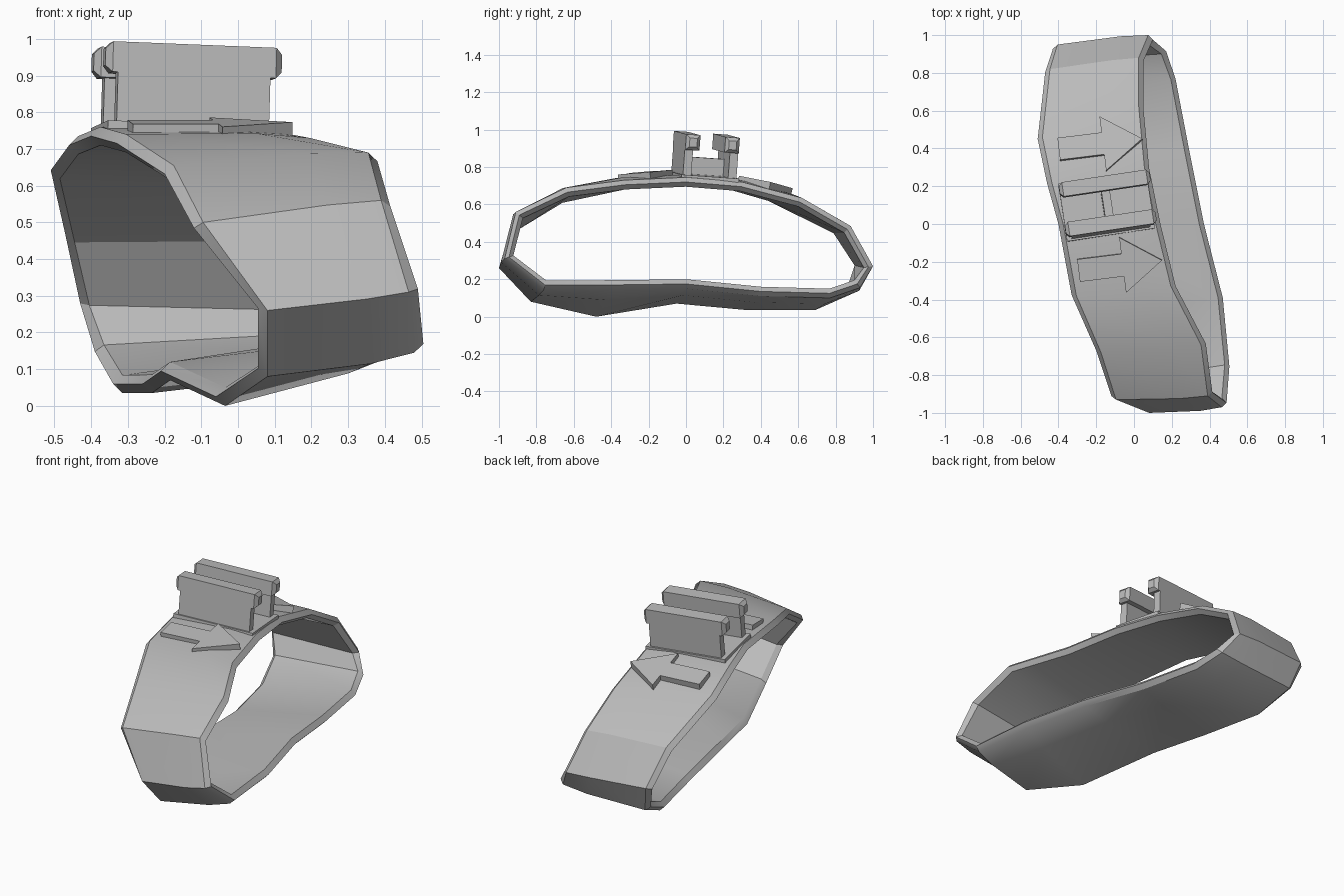
import bpy, bmesh
from math import radians
from mathutils import Vector, Matrix, Euler

if "Cube" in bpy.data.objects:
    bpy.data.objects.remove(bpy.data.objects["Cube"], do_unlink=True)

# One plain grey material
grey = bpy.data.materials.new("plain grey")
grey.use_nodes = True
colour = (0.5, 0.5, 0.5, 1)
grey.diffuse_color = colour
for node in grey.node_tree.nodes:
    if node.type == "BSDF_PRINCIPLED":
        node.inputs["Base Color"].default_value = colour


def finish(name, bm, matrix=None, smooth_angle=None):
    """Turn a bmesh into a named, coloured object."""
    bmesh.ops.recalc_face_normals(bm, faces=bm.faces)
    if matrix is not None:
        bm.transform(matrix)
    mesh = bpy.data.meshes.new(name)
    bm.to_mesh(mesh)
    bm.free()
    mesh.materials.append(grey)
    obj = bpy.data.objects.new(name, mesh)
    bpy.context.collection.objects.link(obj)
    if smooth_angle:
        bpy.ops.object.select_all(action="DESELECT")
        obj.select_set(True)
        bpy.context.view_layer.objects.active = obj
        bpy.ops.object.shade_smooth_by_angle(angle=radians(smooth_angle))


def box(name, low, high, matrix, chamfer=0):
    """Box between two corners, with optional chamfers round its two ends."""
    bm = bmesh.new()
    bmesh.ops.create_cube(bm, size=1)
    low, high = Vector(low), Vector(high)
    for v in bm.verts:
        for axis in range(3):
            v.co[axis] = high[axis] if v.co[axis] > 0 else low[axis]
    if chamfer:
        ends = [e for e in bm.edges
                if abs(e.verts[0].co.x - e.verts[1].co.x) < 0.01]
        bmesh.ops.bevel(bm, geom=ends, offset=chamfer, segments=1,
                        affect="EDGES")
    finish(name, bm, matrix)


def placed(location, x_tilt, y_tilt, turn):
    angles = Euler([radians(a) for a in (x_tilt, y_tilt, turn)])
    return Matrix.Translation(location) @ angles.to_matrix().to_4x4()


# Band: its right-hand and left-hand rims, from the top round the front,
# underside and back
RIM_RIGHT = [(-.4, 0, .76), (-.33, -.38, .74), (-.2, -.68, .655),
             (-.12, -.93, .5), (.055, -1, .26), (.055, -.83, .08),
             (-.06, -.48, 0), (-.21, -.05, .07), (-.26, .33, .035),
             (-.34, .69, .035), (-.39, .9, .13), (-.43, .95, .285),
             (-.47, .82, .485), (-.51, .46, .665), (-.46, .22, .735)]
RIM_LEFT = [(.14, 0, .745), (.22, -.33, .73), (.38, -.64, .69),
            (.415, -.91, .56), (.49, -.97, .31), (.505, -.76, .145),
            (.47, -.39, .145), (.37, 0, .15), (.29, .4, .11),
            (.22, .77, .1), (.17, .93, .155), (.1, 1, .27),
            (.05, .88, .485), (.05, .62, .635), (.08, .3, .72)]
WALL, EDGE, BULGE = 0.05, 0.025, 0.01


def outward(rim, i):
    step = rim[(i + 1) % len(rim)] - rim[i - 1]
    return Vector((0, step.z, -step.y)).normalized()


def make_band():
    right = [Vector(p) for p in RIM_RIGHT]
    left = [Vector(p) for p in RIM_LEFT]
    inset = Vector((EDGE, 0, 0))
    bm = bmesh.new()
    rings = []
    for i, (r, l) in enumerate(zip(right, left)):
        nr, nl = outward(right, i), outward(left, i)
        middle = r.lerp(l, 0.68) + (nr + nl).normalized() * BULGE
        section = [r + inset, middle, l - inset,
                   l - nl * WALL / 2,
                   l - inset - nl * WALL, r + inset - nr * WALL,
                   r - nr * WALL / 2]
        rings.append([bm.verts.new(p) for p in section])
    for i, ring in enumerate(rings):
        following = rings[(i + 1) % len(rings)]
        for j in range(len(ring)):
            k = (j + 1) % len(ring)
            bm.faces.new((ring[j], ring[k], following[k], following[j]))
    finish("band", bm, smooth_angle=30)


make_band()

# Mount on top: a foot plate, two facing hooked rails and a cross rib
mount = placed((-.145, .095, .75), -4, 2.3, 8.5)
box("mount_plate", (-.235, -.155, -.04), (.235, .155, .008), mount)
box("cross_rib", (-.02, -.11, 0), (.025, .11, .1), mount)
for label, side in (("front", -1), ("back", 1)):
    def span(near, far):
        return sorted((side * near, side * far))
    a, b = span(.1, .145)
    box(label + "_rail_wall", (-.21, a, -.02), (.21, b, .16), mount)
    a, b = span(.068, .145)
    box(label + "_rail_head", (-.243, a, .142), (.243, b, .225), mount, .018)


# Raised arrows on either side of the mount
def arrow(name, matrix, depth=0.055):
    half = [(-.22, .06), (.015, .06), (.015, .148)]
    outline = half + [(.225, 0)] + [(x, -y) for x, y in reversed(half)]
    bm = bmesh.new()
    face = bm.faces.new([bm.verts.new((x, y, 0)) for x, y in outline])
    made = bmesh.ops.extrude_face_region(bm, geom=[face])["geom"]
    lower = [g for g in made if isinstance(g, bmesh.types.BMVert)]
    bmesh.ops.translate(bm, verts=lower, vec=(0, 0, -depth))
    finish(name, bm, matrix)


arrow("front_arrow", placed((-.075, -.22, .773), 5, 0, 7))
arrow("back_arrow", placed((-.18, .425, .72), -13, 0, 7))
